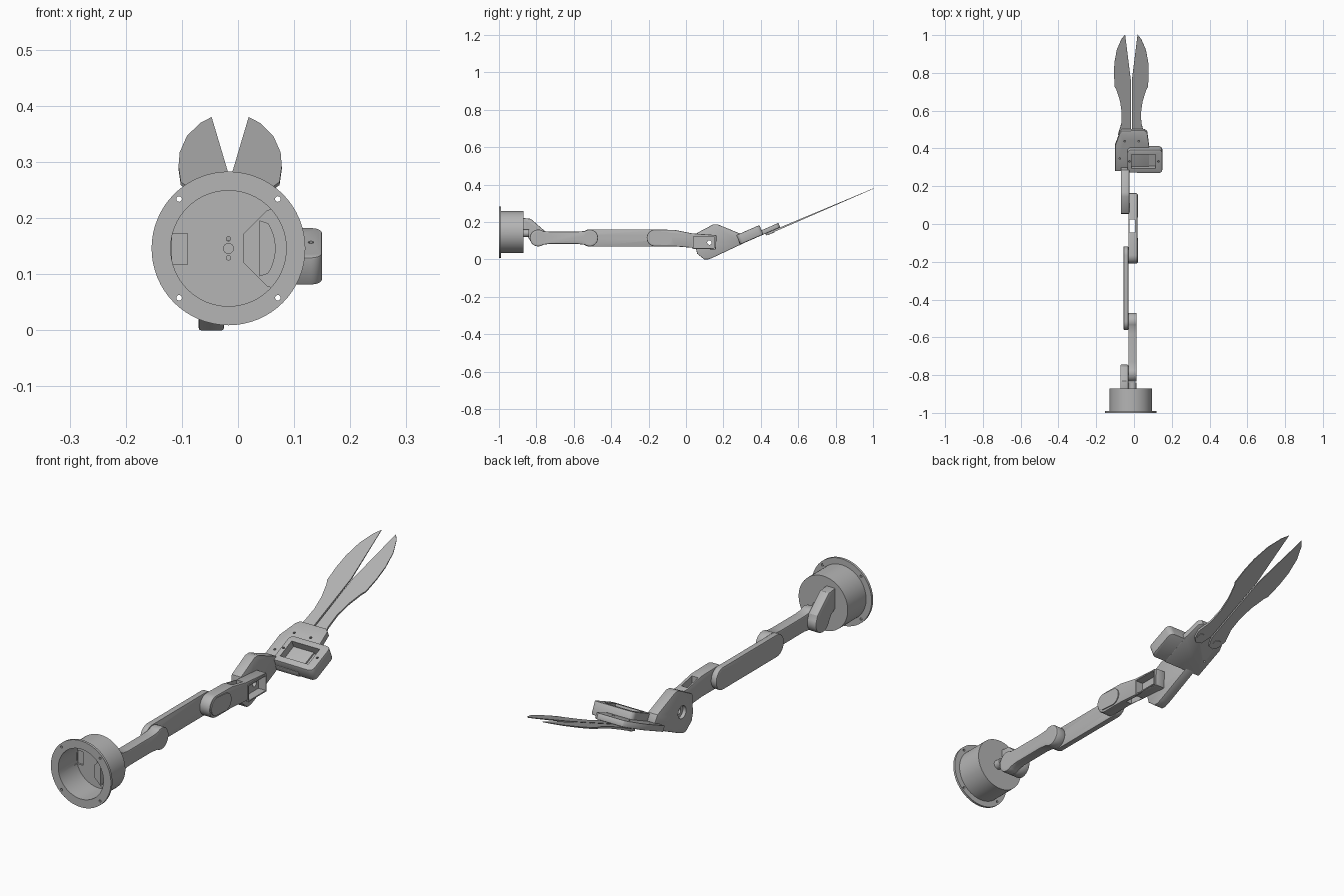
import bpy, bmesh, math
from mathutils import Matrix

if "Cube" in bpy.data.objects:
    bpy.data.objects.remove(bpy.data.objects["Cube"], do_unlink=True)

grey = bpy.data.materials.new("plain grey")
grey.use_nodes = True
COLOUR = (0.46, 0.46, 0.46, 1)
grey.diffuse_color = COLOUR
grey.node_tree.nodes["Principled BSDF"].inputs["Base Color"].default_value = COLOUR

# Axis mappings: outline (a, b) swept along c
SIDE = Matrix(((0, 0, 1, 0), (1, 0, 0, 0), (0, 1, 0, 0), (0, 0, 0, 1)))    # (y, z) along x
FRONT = Matrix(((1, 0, 0, 0), (0, 0, 1, 0), (0, 1, 0, 0), (0, 0, 0, 1)))   # (x, z) along y
TOP = Matrix.Identity(4)                                                   # (x, y) along z
TILT = Matrix.Rotation(math.radians(23.5), 4, "X")                         # gripper plane


def prism(name, outline, lo, hi, frame, bevel=0.0):
    bm = bmesh.new()
    face = bm.faces.new([bm.verts.new((a, b, lo)) for a, b in outline])
    top = bmesh.ops.extrude_face_region(bm, geom=[face])["geom"]
    bmesh.ops.translate(bm, vec=(0, 0, hi - lo),
                        verts=[g for g in top if isinstance(g, bmesh.types.BMVert)])
    bm.transform(frame)
    bmesh.ops.recalc_face_normals(bm, faces=bm.faces)
    mesh = bpy.data.meshes.new(name)
    bm.to_mesh(mesh)
    bm.free()
    mesh.materials.append(grey)
    obj = bpy.data.objects.new(name, mesh)
    bpy.context.collection.objects.link(obj)
    if bevel:
        mod = obj.modifiers.new("edge", "BEVEL")
        mod.width, mod.segments, mod.limit_method = bevel, 2, "ANGLE"
        mod.angle_limit = math.radians(40)
        bake(obj)
    return obj


def bake(obj):
    graph = bpy.context.evaluated_depsgraph_get()
    graph.update()
    mesh = bpy.data.meshes.new_from_object(obj.evaluated_get(graph))
    obj.modifiers.clear()
    obj.data = mesh


def combine(obj, tools, mode="DIFFERENCE"):
    for tool in tools:
        mod = obj.modifiers.new("cut", "BOOLEAN")
        mod.operation, mod.solver, mod.object = mode, "EXACT", tool
        bake(obj)
        bpy.data.objects.remove(tool, do_unlink=True)


def arc(a, b, r, start=0, end=360, n=48):
    steps = n if end - start == 360 else n + 1
    return [(a + r * math.cos(math.radians(start + (end - start) * i / n)),
             b + r * math.sin(math.radians(start + (end - start) * i / n))) for i in range(steps)]


def capsule(p, q, r):
    t = math.degrees(math.atan2(q[1] - p[1], q[0] - p[0]))
    return arc(*q, r, t - 90, t + 90, 16) + arc(*p, r, t + 90, t + 270, 16)


def box(a0, a1, b0, b1):
    return [(a0, b0), (a1, b0), (a1, b1), (a0, b1)]


def cut(outline, lo, hi, frame=SIDE):
    return prism("cutter", outline, lo, hi, frame)


# Joint centres as (y, z)
J1, J2, J3, J4 = (-0.79, 0.115), (-0.515, 0.115), (-0.165, 0.115), (0.125, 0.09)
HOLE = 0.012

# Mounting cup with flange, open at the front
CX, CZ = -0.017, 0.146
cup = prism("mounting_cup", arc(CX, CZ, 0.112, n=64), -0.995, -0.87, FRONT)
flange = prism("flange", arc(CX, CZ, 0.137, n=64), -1.0, -0.99, FRONT)
combine(cup, [flange], "UNION")
holes = [cut(arc(CX, CZ, 0.103, n=64), -1.1, -0.882, FRONT),
         cut(box(-0.118, -0.09, 0.117, 0.173), -0.9, -0.874, FRONT),
         cut(arc(CX, CZ, 0.009, n=16), -0.9, -0.86, FRONT),
         cut(arc(-0.965, CZ, 0.009, n=16), -0.2, 0.2)]
holes += [cut(arc(CX, CZ + d, 0.004, n=10), -0.9, -0.86, FRONT) for d in (-0.017, 0.017)]
holes += [cut(arc(CX + sx * 0.088, CZ + sz * 0.088, 0.005, n=12), -1.1, -0.9, FRONT)
          for sx in (-1, 1) for sz in (-1, 1)]
combine(cup, holes)

# Motor block inside the cup with a D-shaped pocket
block = prism("inner_motor_block",
              [(0.01, 0.12), (0.052, 0.078)] + arc(CX, CZ, 0.105, -42, 42, 14) + [(0.052, 0.214), (0.01, 0.172)],
              -0.95, -0.878, FRONT)
combine(block, [cut([(0.038, 0.097)] + arc(CX, CZ, 0.083, -32, 32, 10) + [(0.038, 0.195)],
                    -1.0, -0.9, FRONT)])

# Drive hub behind the cup
prism("base_hub", arc(-0.008, 0.14, 0.02, n=24), -0.872, -0.84, FRONT)

# Shoulder bracket
bracket = prism("shoulder_bracket",
                [(-0.875, 0.222), (-0.83, 0.217), (-0.755, 0.152)]
                + arc(*J1, 0.045, 30, -140, 20) + [(-0.845, 0.12), (-0.875, 0.14)],
                -0.072, -0.03, SIDE, 0.004)
combine(bracket, [cut(arc(*J1, HOLE, n=16), -0.1, 0.1),
                  cut(arc(*J1, 0.03, n=32), -0.08, -0.055),
                  cut(capsule((-0.845, 0.185), (-0.81, 0.16), 0.012), -0.1, 0)])

# First link: waisted bar with round ends
first = prism("first_link",
              arc(*J2, 0.045, -125, 125, 24) + [(-0.58, 0.149), (-0.73, 0.149)]
              + arc(*J1, 0.045, 55, 305, 24) + [(-0.73, 0.083), (-0.58, 0.083)],
              -0.03, 0.014, SIDE, 0.005)
combine(first, [cut(arc(*j, HOLE, n=16), -0.1, 0.1) for j in (J1, J2)]
        + [cut(arc(*j, 0.032, n=32), 0.0, 0.1) for j in (J1, J2)])

# Second link: plain straight bar with recessed round joints
second = prism("second_link", capsule(J2, J3, 0.046), -0.055, -0.03, SIDE, 0.003)
combine(second, [cut(arc(*j, HOLE, n=16), -0.1, 0.1) for j in (J2, J3)]
        + [cut(arc(*j, 0.03, n=32), -0.1, -0.043) for j in (J2, J3)])

# Third link: motor carrier with slot pockets and a top window
third = prism("third_link",
              [(0.16, 0.052), (0.163, 0.13), (0.03, 0.14), (-0.06, 0.158)]
              + arc(*J3, 0.045, 90, 270, 16) + [(-0.06, 0.07)],
              -0.03, 0.018, SIDE, 0.005)
combine(third, [cut(capsule((-0.168, 0.117), (-0.11, 0.113), 0.031), -0.012, 0.1),
                cut(box(0.04, 0.15, 0.062, 0.122), -0.012, 0.1),
                cut(box(-0.024, 0.004, -0.045, 0.025), 0, 0.3, TOP)]
        + [cut(arc(*j, HOLE, n=16), -0.1, 0.1) for j in (J3, J4)])
rim = prism("pocket_rim", capsule((-0.168, 0.117), (-0.11, 0.113), 0.036), 0.014, 0.022, SIDE)
combine(rim, [cut(capsule((-0.168, 0.117), (-0.11, 0.113), 0.031), 0, 0.1)])
rim = prism("square_pocket_rim", box(0.035, 0.155, 0.057, 0.127), 0.014, 0.022, SIDE)
combine(rim, [cut(box(0.04, 0.15, 0.062, 0.122), 0, 0.1)])

# Wrist: faceted side plate carrying the gripper
wrist = prism("wrist",
              [(0.052, 0.06), (0.056, 0.14), (0.145, 0.187), (0.168, 0.188), (0.285, 0.14),
               (0.3, 0.115), (0.3, 0.083), (0.14, 0.008), (0.118, 0), (0.098, 0), (0.06, 0.03)],
              -0.07, -0.025, SIDE, 0.004)
combine(wrist, [cut(arc(*J4, HOLE, n=16), -0.1, 0.1), cut(arc(*J4, 0.026, n=32), -0.1, -0.055)])


# Gripper parts are outlined from above and laid on the tilted plane
def tilted(points):
    return [(x, (y - 0.018) / 0.917) for x, y in points]


base = prism("gripper_plate",
             tilted([(-0.1, 0.29), (0.08, 0.29), (0.08, 0.42), (0.07, 0.495), (0.055, 0.505),
                     (-0.062, 0.505), (-0.075, 0.49), (-0.1, 0.425)]),
             -0.043, -0.018, TILT, 0.003)
combine(base, [cut(arc(x, u, 0.005, n=12), -0.1, 0.1, TILT)
               for x, u in ((-0.075, 0.37), (-0.05, 0.47), (0.025, 0.47))])

# Motor housing with open pocket and screw holes
housing = prism("gripper_motor_housing",
                arc(0.13, 0.413, 0.02, 0, 90, 6) + arc(-0.015, 0.413, 0.02, 90, 180, 6)
                + [(-0.035, 0.3)] + arc(0.13, 0.318, 0.02, -90, 0, 6),
                -0.042, 0.012, TILT, 0.004)
combine(housing, [cut(box(-0.013, 0.115, 0.325, 0.407), -0.025, 0.1, TILT)]
        + [cut(arc(x, 0.366, 0.005, n=12), -0.02, 0.1, TILT) for x in (-0.024, 0.13)])

# Pair of leaf-shaped jaws, mirrored and thinning towards the tips
AXIS = -0.014
PROFILE = [(0.033, 1.0), (0.053, 0.975), (0.077, 0.92), (0.09, 0.85), (0.092, 0.79), (0.088, 0.725),
           (0.079, 0.71), (0.06, 0.65), (0.051, 0.59), (0.053, 0.53), (0.07, 0.475), (0.062, 0.44),
           (0.045, 0.425), (0.02, 0.43), (0.003, 0.47), (0.003, 0.76)]
for side, label in ((1, "left"), (-1, "right")):
    jaw = prism(label + "_jaw", tilted([(AXIS + side * d, y) for d, y in PROFILE]), 0, 0.01, TOP)
    for v in jaw.data.vertices:
        if v.co.z > 0.005:
            v.co.z = 0.01 - 0.008 * max(0, v.co.y - 0.5) / 0.57
    jaw.data.transform(TILT @ Matrix.Translation((0, 0, -0.053)))
    prism(label + "_jaw_pivot", arc(AXIS + side * 0.042, 0.475, 0.017, n=24), -0.056, -0.04, TILT)

# Smooth curved walls while keeping hard edges crisp
bpy.ops.object.select_all(action="DESELECT")
for obj in bpy.context.scene.objects:
    if obj.type == "MESH":
        obj.select_set(True)
        bpy.context.view_layer.objects.active = obj
bpy.ops.object.shade_smooth_by_angle(angle=math.radians(30))
